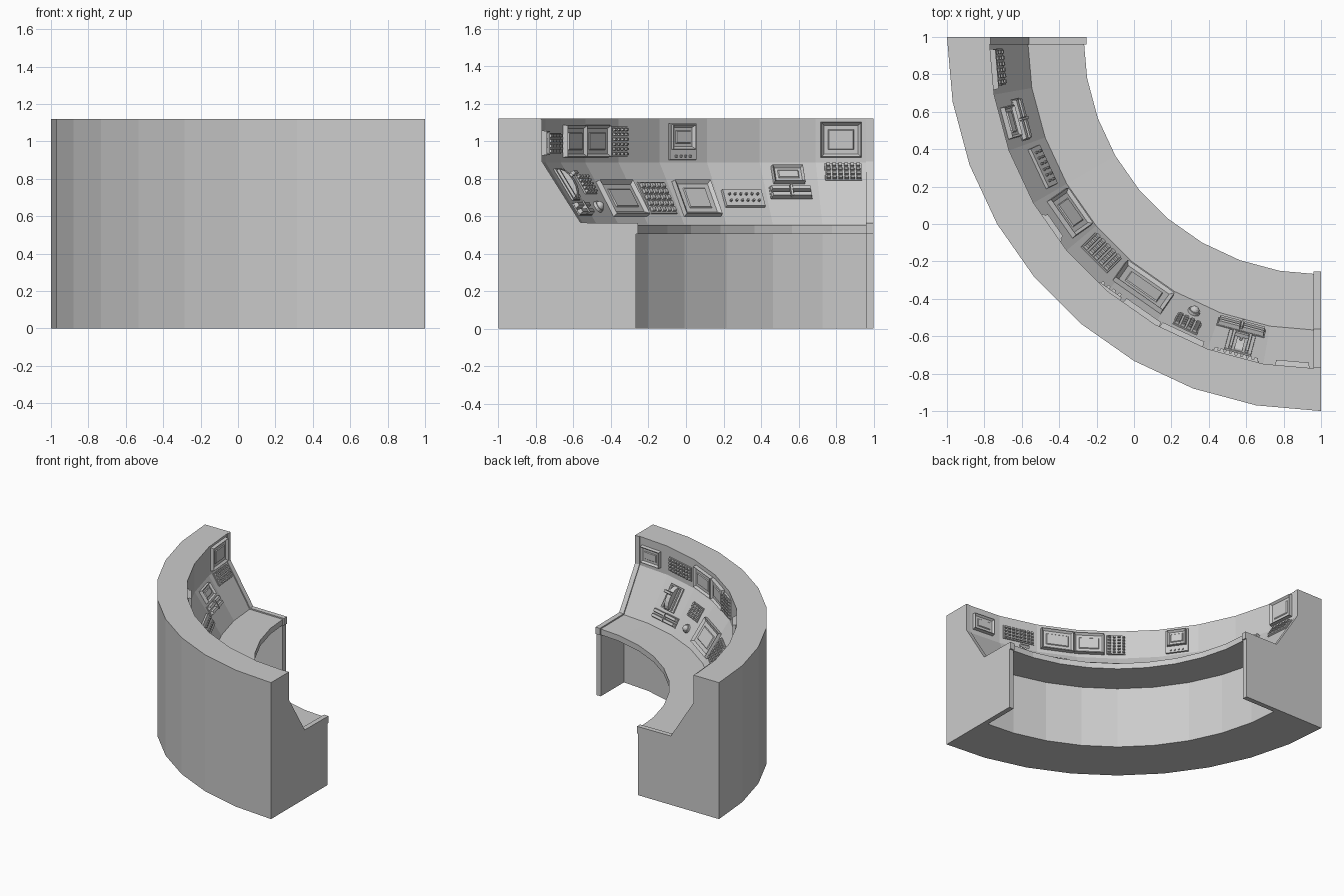
import bpy, bmesh, math
from mathutils import Matrix, Vector

if "Cube" in bpy.data.objects:
    bpy.data.objects.remove(bpy.data.objects["Cube"])

CX = CY = 1.0                 # centre of the quarter ring
C5 = math.cos(math.radians(5))


def finish(bm, name):
    bmesh.ops.recalc_face_normals(bm, faces=bm.faces)
    me = bpy.data.meshes.new(name)
    bm.to_mesh(me)
    bm.free()
    ob = bpy.data.objects.new(name, me)
    bpy.context.collection.objects.link(ob)
    return ob


def skin(rings, name):
    """Closed solid through a list of matching closed sections."""
    bm = bmesh.new()
    rows = [[bm.verts.new(p) for p in ring] for ring in rings]
    n = len(rows[0])
    for a, b in zip(rows, rows[1:]):
        for i in range(n):
            bm.faces.new((a[i], a[(i + 1) % n], b[(i + 1) % n], b[i]))
    bm.faces.new(rows[0])
    bm.faces.new(rows[-1])
    return finish(bm, name)


# curved console body: one cross-section (radius, height) swept over nine facets
profile = [(2, 0), (2, 1.12), (1.775, 1.12), (1.775, .885), (1.57, .555),
           (1.27, .552), (1.27, .505), (1.57, .505), (1.57, 0)]
skin([[(CX - r * math.cos(math.radians(k * 10)), CY - r * math.sin(math.radians(k * 10)), z)
       for r, z in profile] for k in range(10)], "console_body")

# flat end panels with an overhanging desk lip
panel = [(1.996, 0), (1.996, 1.119), (1.767, 1.119), (1.767, .89), (1.562, .565),
         (1.255, .562), (1.255, .505), (1.266, .505), (1.266, 0)]
skin([[(CX - r, y, z) for r, z in panel] for y in (.96, 1)], "end_panel_left")
skin([[(x, CY - r, z) for r, z in panel] for x in (.96, 1)], "end_panel_right")


def frame(deg, u, v, wall):
    """Local frame on a facet: x along it, y up it, z out of it."""
    a = math.radians(deg)
    e = Vector((-math.cos(a), -math.sin(a), 0))
    x = Vector((-math.sin(a), math.cos(a), 0))
    if wall:
        y, r, z0 = Vector((0, 0, 1)), 1.775, 1.0
    else:
        y, r, z0 = (e * .205 + Vector((0, 0, .33))).normalized(), 1.6725, .72
    n = x.cross(y)
    o = Vector((CX, CY, z0)) + e * r * C5 + x * u + y * v
    m = Matrix((x, y, n)).transposed().to_4x4()
    m.translation = o
    return m


def box(bm, x, y, w, h, z0, z1, taper=0.0, rim=0.0, sink=0.0):
    """Block with tapered top, optionally with a recessed top face."""
    lo, hi = [], []
    for sx, sy in ((-1, -1), (1, -1), (1, 1), (-1, 1)):
        lo.append(bm.verts.new((x + sx * w / 2, y + sy * h / 2, z0)))
        hi.append(bm.verts.new((x + sx * (w / 2 - taper), y + sy * (h / 2 - taper), z1)))
    bm.faces.new(lo[::-1])
    for i in range(4):
        bm.faces.new((lo[i], lo[(i + 1) % 4], hi[(i + 1) % 4], hi[i]))
    top = bm.faces.new(hi)
    if rim:
        top.normal_update()
        bmesh.ops.inset_region(bm, faces=[top], thickness=rim)
        for v in top.verts:
            v.co.z -= sink


def place(bm, name, where):
    bm.transform(frame(*where))
    return finish(bm, name)


def monitor(name, where, w, h, rim=.035, drop=0.0):
    """Bezel, recess and raised glass; drop leaves a button strip below."""
    bm = bmesh.new()
    if drop:
        box(bm, 0, 0, w, h, -.02, .012, .004)
        for i in range(4):
            box(bm, (i - 1.5) * w * .17, -h / 2 + drop * .45, .014, .014, .005, .02, .002)
    box(bm, 0, drop / 2, w * (.88 if drop else 1), h - drop * (1.15 if drop else 1),
        -.02, .028, .007, rim * .7, .016)
    box(bm, 0, drop / 2, w - 2.7 * rim, h - drop - 2.7 * rim, .008, .018, .008)
    place(bm, name, where)


def keypad(name, where, w, h, cols, rows, gap=.25, plate=.008):
    bm = bmesh.new()
    box(bm, 0, 0, w, h, -.02, plate, .002)
    pw, ph = w * .96 / cols, h * .94 / rows
    for i in range(cols):
        for j in range(rows):
            box(bm, (i - (cols - 1) / 2) * pw, (j - (rows - 1) / 2) * ph,
                pw * (1 - gap), ph * (1 - gap), plate - .004, plate + .014, .003)
    place(bm, name, where)


def slider_bars(name, where, w):
    bm = bmesh.new()
    box(bm, 0, 0, w, .075, -.02, .006)
    for y in (-.02, .02):
        for s in (-1, 1):
            box(bm, s * w * .25, y, w * .47, .032, 0, .028, .006)
    box(bm, 0, 0, .012, .07, 0, .034)
    place(bm, name, where)


# instruments on the sloped face, one facet after another
keypad("slope_keypad_a", (5, -.01, .135, 0), .2, .11, 6, 4)
monitor("slope_monitor_small", (15, -.01, .115, 0), .18, .115, .022)
slider_bars("slope_sliders_a", (15, -.01, .005, 0), .23)
monitor("slope_monitor_a", (35, 0, -.035, 0), .245, .225)
keypad("slope_keypad_b", (45, .015, -.03, 0), .2, .2, 5, 5)
monitor("slope_monitor_wide", (55, .01, -.035, 0), .32, .225, .04)
keypad("slope_keypad_c", (65, 0, .055, 0), .145, .12, 4, 5)
slider_bars("slope_sliders_b", (75, .01, -.1, 0), .265)

# panel with two rows of round push buttons
bm = bmesh.new()
box(bm, 0, 0, .235, .11, -.02, .018, .004)
for i in range(6):
    for y in (-.02, .02):
        bmesh.ops.create_cone(bm, cap_ends=True, segments=10, radius1=.008, radius2=.006,
                              depth=.02, matrix=Matrix.Translation(((i - 2.5) * .033, y, .022)))
place(bm, "button_panel", (25, 0, -.035, 0))

# round trackball
bm = bmesh.new()
bmesh.ops.create_cone(bm, cap_ends=True, segments=16, radius1=.036, radius2=.032, depth=.03)
bmesh.ops.create_uvsphere(bm, u_segments=16, v_segments=8, radius=.026,
                          matrix=Matrix.Translation((0, 0, .012)))
place(bm, "trackball", (65, -.005, -.085, 0))

# throttle: base plate, side rails, curved quadrant and handle
bm = bmesh.new()
box(bm, 0, 0, .15, .2, -.02, .01, .003)
for s in (-1, 1):
    box(bm, s * .045, 0, .02, .18, 0, .024, .003)
N = 8
arc = [(.095 * math.cos(math.pi * i / N), .05 * math.sin(math.pi * i / N)) for i in range(N + 1)]
sides = [[bm.verts.new((x, y, z)) for y, z in arc] for x in (-.022, .022)]
for i in range(N + 1):
    j = (i + 1) % (N + 1)
    bm.faces.new((sides[0][i], sides[0][j], sides[1][j], sides[1][i]))
for side in sides:
    bm.faces.new(side)
box(bm, 0, .03, .014, .02, .03, .075)
box(bm, 0, .03, .08, .024, .065, .085, .004)
place(bm, "throttle", (75, -.005, .055, 0))

# instruments on the upright wall above the slope
monitor("wall_monitor_a", (5, -.02, .008, 1), .225, .195, .03)
monitor("wall_monitor_b", (35, -.01, -.003, 1), .18, .2, .028, .05)
keypad("wall_keypad_a", (55, .146, -.003, 1), .15, .165, 4, 6, .4, .016)
monitor("wall_monitor_c", (55, -.063, 0, 1), .24, .18, .03)
monitor("wall_monitor_d", (65, 0, 0, 1), .26, .18, .03)
keypad("wall_keypad_b", (75, 0, -.012, 1), .26, .115, 8, 4)
monitor("wall_monitor_e", (85, 0, -.01, 1), .19, .14, .026)
